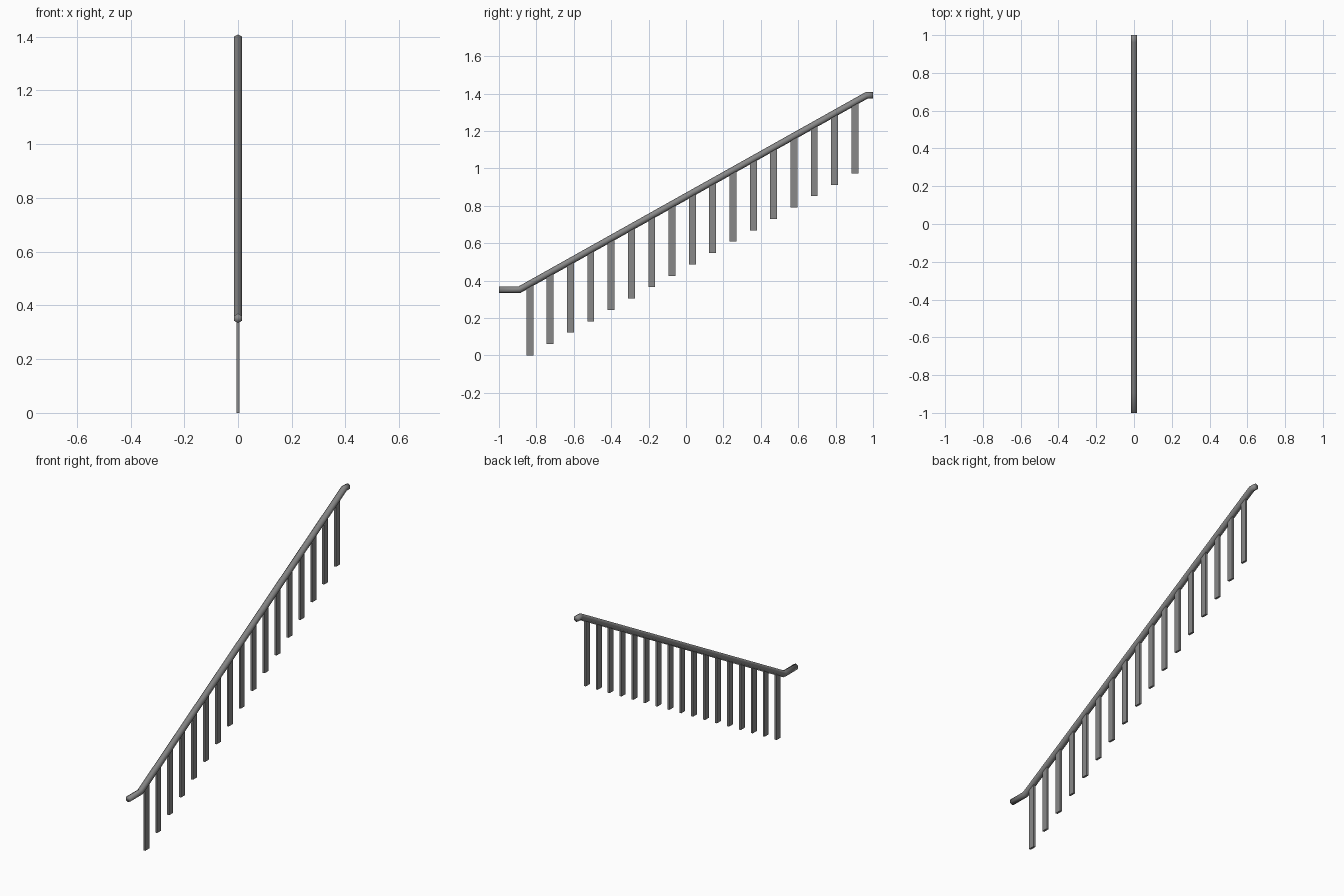
import bpy, bmesh
from math import sin, cos, atan2, radians
from mathutils import Vector

if "Cube" in bpy.data.objects:
    bpy.data.objects.remove(bpy.data.objects["Cube"])

PATH = [(-1.0, 0.352), (-0.89, 0.352), (0.966, 1.391), (1.0, 1.391)]
SLOPE = (PATH[2][1] - PATH[1][1]) / (PATH[2][0] - PATH[1][0])

# Dark metal for every part
metal = bpy.data.materials.new("dark_metal")
metal.diffuse_color = (0.25, 0.25, 0.25, 1)
metal.use_nodes = True
metal.node_tree.nodes["Principled BSDF"].inputs["Base Color"].default_value = metal.diffuse_color


def finish(bm, name, smooth=False):
    bmesh.ops.recalc_face_normals(bm, faces=bm.faces)
    for f in bm.faces:
        f.smooth = smooth
    mesh = bpy.data.meshes.new(name)
    bm.to_mesh(mesh)
    bm.free()
    mesh.materials.append(metal)
    obj = bpy.data.objects.new(name, mesh)
    bpy.context.collection.objects.link(obj)
    return obj


# Handrail: smooth six-sided bar swept along the path with mitred bends
R, SIDES = 0.0178, 6
angle = atan2(SLOPE, 1)
bm = bmesh.new()
rings = []
for (y, z), tilt in zip(PATH, (0, angle / 2, angle / 2, 0)):
    stretch = R / cos(tilt)
    ring = []
    for k in range(SIDES):
        a = radians(90 + 360 * k / SIDES)
        u = stretch * sin(a)
        ring.append(bm.verts.new((R * cos(a), y - u * sin(tilt), z + u * cos(tilt))))
    rings.append(ring)
for a, b in zip(rings, rings[1:]):
    for k in range(SIDES):
        n = (k + 1) % SIDES
        bm.faces.new((a[k], a[n], b[n], b[k]))
bm.faces.new(rings[0])
bm.faces.new(rings[-1])
finish(bm, "handrail", smooth=True)

# Balusters: flat bars with tops cut to the rail slope, ending inside it
COUNT, FIRST, LAST = 17, -0.835, 0.903
W, T = 0.037, 0.012
for i in range(COUNT):
    y = FIRST + (LAST - FIRST) * i / (COUNT - 1)
    bottom = 0.973 * i / (COUNT - 1)
    top = PATH[1][1] + SLOPE * (y - PATH[1][0])
    bm = bmesh.new()
    bmesh.ops.create_cube(bm, size=1)
    for v in bm.verts:
        dy = v.co.y * W
        z = top + SLOPE * dy if v.co.z > 0 else bottom
        v.co = Vector((v.co.x * T, y + dy, z))
    finish(bm, f"baluster_{i + 1:02d}")
